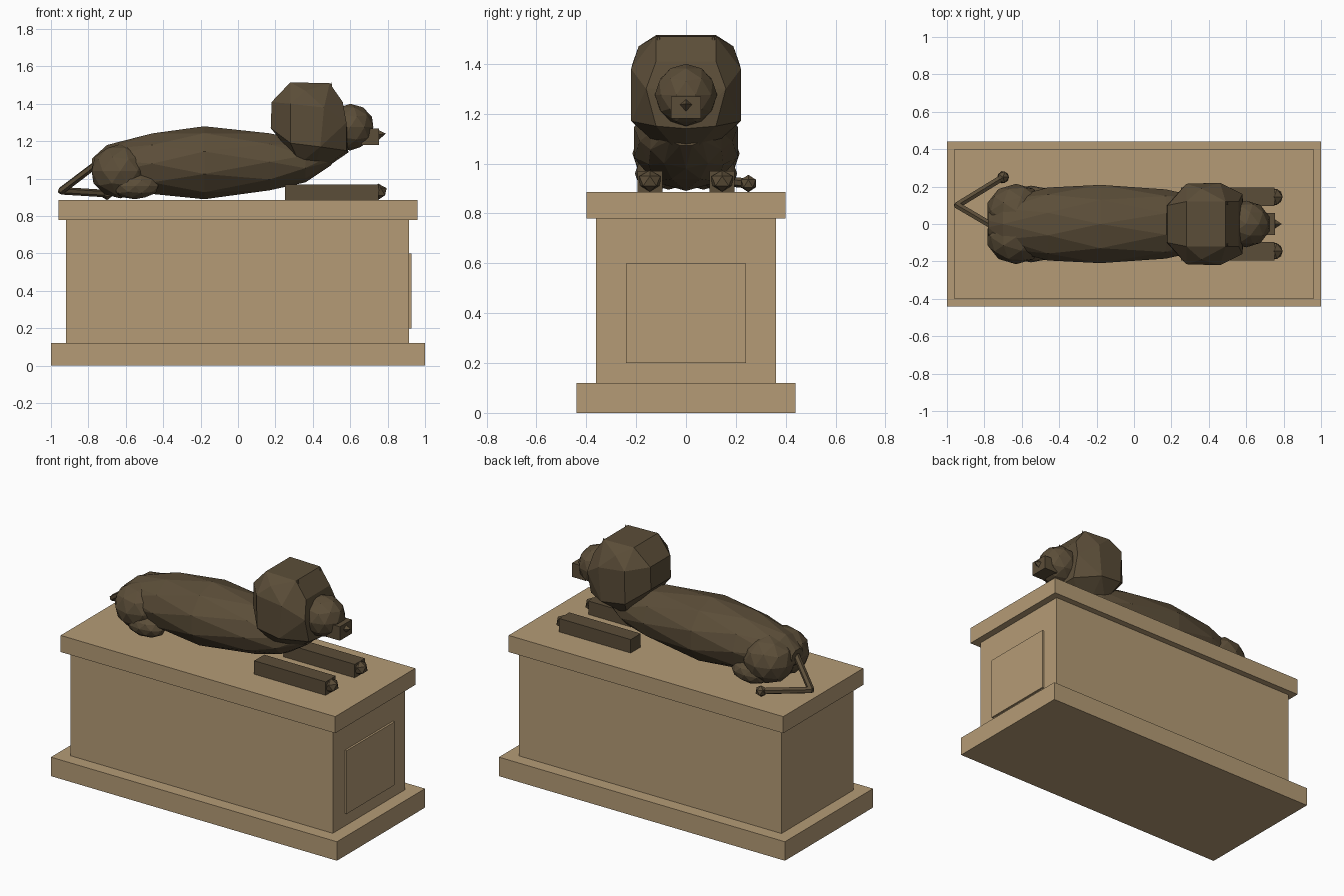
import bpy, bmesh, math
from mathutils import Vector, Matrix

if "Cube" in bpy.data.objects:
    bpy.data.objects.remove(bpy.data.objects["Cube"], do_unlink=True)


def material(name, rgb):
    mat = bpy.data.materials.new(name)
    mat.use_nodes = True
    mat.diffuse_color = (*rgb, 1)
    mat.node_tree.nodes["Principled BSDF"].inputs["Base Color"].default_value = (*rgb, 1)
    return mat


STONE = material("sandstone", (0.46, 0.33, 0.18))
BRONZE = material("dark_bronze", (0.105, 0.075, 0.04))


def finish(bm, name, mat):
    bmesh.ops.recalc_face_normals(bm, faces=bm.faces)
    mesh = bpy.data.meshes.new(name)
    bm.to_mesh(mesh)
    bm.free()
    mesh.materials.append(mat)
    obj = bpy.data.objects.new(name, mesh)
    bpy.context.collection.objects.link(obj)
    return obj


def box(name, lo, hi, mat):
    lo, hi = Vector(lo), Vector(hi)
    bm = bmesh.new()
    bmesh.ops.create_cube(bm, size=1,
                          matrix=Matrix.LocRotScale((lo + hi) / 2, None, hi - lo))
    return finish(bm, name, mat)


def ball(name, center, radii, detail=2):
    bm = bmesh.new()
    bmesh.ops.create_icosphere(bm, subdivisions=detail, radius=1,
                               matrix=Matrix.LocRotScale(Vector(center), None, Vector(radii)))
    return finish(bm, name, BRONZE)


def rod(name, start, end, r1, r2, sides):
    start, end = Vector(start), Vector(end)
    axis = end - start
    turn = axis.to_track_quat('Z', 'Y')
    bm = bmesh.new()
    bmesh.ops.create_cone(bm, cap_ends=True, segments=sides, radius1=r1, radius2=r2,
                          depth=axis.length,
                          matrix=Matrix.LocRotScale((start + end) / 2, turn, None))
    return finish(bm, name, BRONZE)


# Pedestal
box("plinth_base", (-1, -.44, 0), (1, .44, .12), STONE)
box("plinth_body", (-.92, -.36, .12), (.915, .36, .78), STONE)
box("plinth_cap", (-.96, -.40, .78), (.96, .40, .885), STONE)
box("front_panel", (.91, -.24, .20), (.928, .24, .60), STONE)

# Faceted torso: elliptical sections (x, bottom, top, half width)
sections = [(-.78, 1.02, 1.11, .06), (-.70, .95, 1.18, .14), (-.46, .91, 1.25, .195),
            (-.18, .89, 1.28, .22), (.17, .93, 1.25, .185), (.36, .98, 1.2, .15),
            (.50, 1.07, 1.18, .08)]
bm = bmesh.new()
rings = []
sides = 10
for i, (x, low, high, half) in enumerate(sections):
    ring = []
    for k in range(sides):
        a = math.tau * (k + (i + 1) % 2 * .5) / sides + math.pi / 2
        ring.append(bm.verts.new((x, half * math.cos(a),
                                  (low + high) / 2 + (high - low) / 2 * math.sin(a))))
    rings.append(ring)
for i, (a, b) in enumerate(zip(rings, rings[1:])):
    for k in range(sides):
        n = (k + 1) % sides
        if i % 2 == 0:
            tris = (a[k], b[k], b[n]), (a[k], b[n], a[n])
        else:
            tris = (a[k], b[k], a[n]), (b[k], b[n], a[n])
        for t in tris:
            bm.faces.new(t)
bm.faces.new(rings[0])
bm.faces.new(rings[-1])
finish(bm, "torso", BRONZE)

# Mane: convex block with a pointed chest
half_mane = [(.28, .12, 1.515), (.49, .12, 1.51), (.36, .19, 1.47), (.18, .10, 1.41),
             (.175, .10, 1.27), (.28, .215, 1.40), (.28, .21, 1.19), (.46, .22, 1.38),
             (.44, .22, 1.17), (.56, .12, 1.41), (.58, .16, 1.30), (.58, .12, 1.15),
             (.33, .12, 1.08), (.40, .0, 1.01), (.59, .0, 1.14)]
bm = bmesh.new()
for x, y, z in half_mane:
    for s in ((1, -1) if y else (1,)):
        bm.verts.new((x, y * s, z))
hull = bmesh.ops.convex_hull(bm, input=bm.verts)
loose = [v for v in bm.verts if not v.link_faces]
bmesh.ops.delete(bm, geom=loose, context='VERTS')
bmesh.ops.dissolve_limit(bm, angle_limit=math.radians(4), verts=bm.verts, edges=bm.edges)
finish(bm, "mane", BRONZE)

# Face
ball("muzzle", (.60, 0, 1.275), (.13, .125, .125))
box("nose_block", (.66, -.06, 1.18), (.755, .06, 1.268), BRONZE)
rod("nose_tip", (.75, 0, 1.235), (.79, 0, 1.24), .027, 0, 4)

# Paired parts
for side, s in (("left", 1), ("right", -1)):
    rod(side + "_ear", (.485, s * .11, 1.455), (.50, s * .11, 1.515), .03, 0, 5)
    box(side + "_front_leg", (.25, s * .145 - .05, .885), (.75, s * .145 + .05, .97), BRONZE)
    ball(side + "_front_paw", (.75, s * .145, .93), (.05, .05, .043), 1)
    ball(side + "_haunch", (-.63, s * .07, 1.04), (.16, .145, .145))
    ball(side + "_hind_paw", (-.55, s * .13, .96), (.13, .075, .07))

# Bent tail with a tuft
root, bend, tip = (-.74, -.02, 1.09), (-.945, .10, .935), (-.70, .25, .92)
rod("tail_base", root, bend, .02, .02, 6)
rod("tail_end", bend, tip, .02, .02, 6)
ball("tail_bend", bend, (.02, .02, .02), 1)
ball("tail_tuft", tip, (.035, .035, .035), 1)
